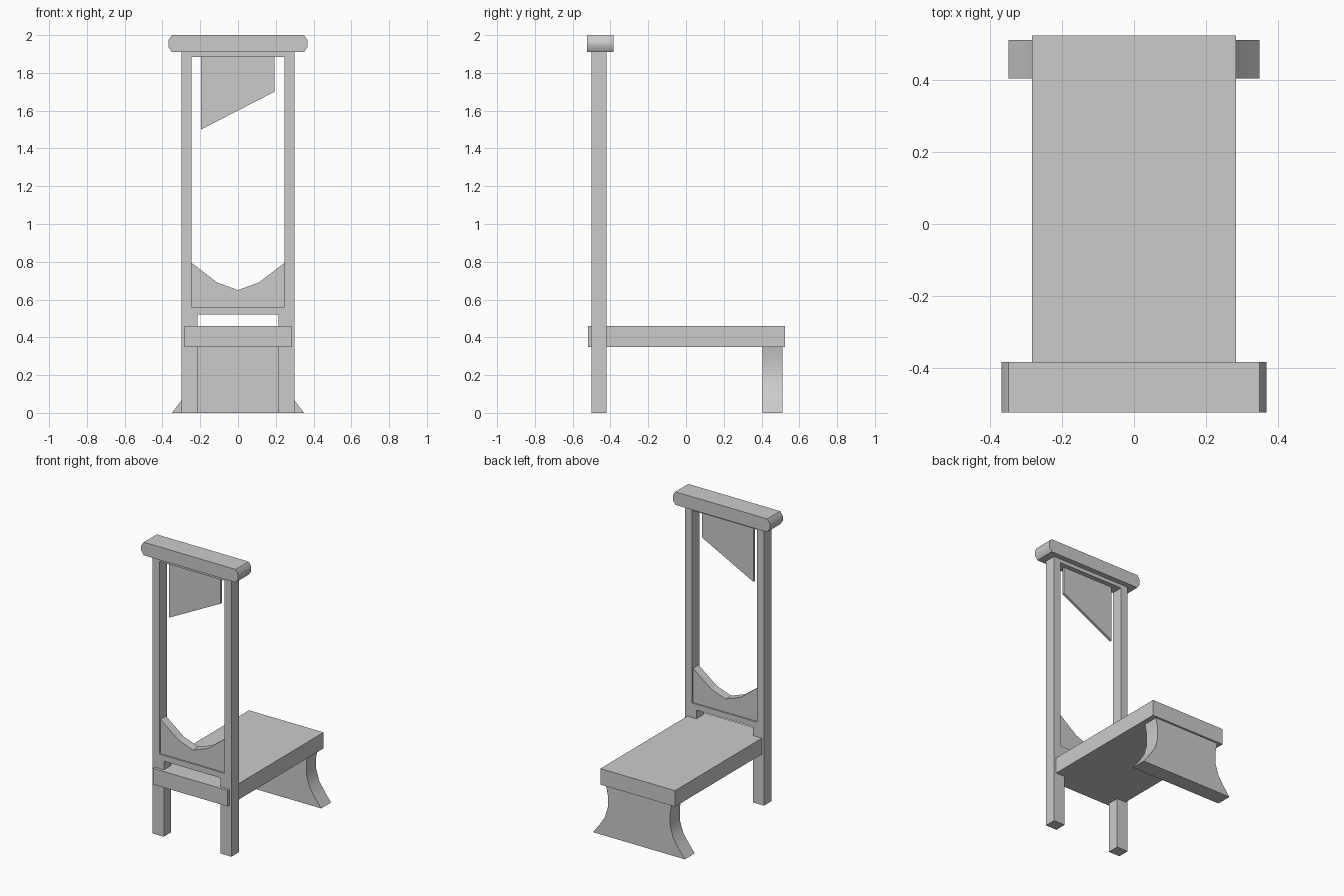
import bpy, bmesh
from math import radians

if "Cube" in bpy.data.objects:
    bpy.data.objects.remove(bpy.data.objects["Cube"])


def prism(name, outline, y0, y1, smooth=None, mirror=False):
    """Extrude an (x, z) outline along y; optionally mirror a half outline across x = 0."""
    bm = bmesh.new()
    front = [bm.verts.new((x, y0, z)) for x, z in outline]
    back = [bm.verts.new((x, y1, z)) for x, z in outline]
    bm.faces.new(front)
    bm.faces.new(back[::-1])
    n = len(outline)
    for i in range(n):
        j = (i + 1) % n
        # leave the mirror seam open
        if mirror and outline[i][0] == 0 and outline[j][0] == 0:
            continue
        bm.faces.new((front[i], back[i], back[j], front[j]))
    bmesh.ops.recalc_face_normals(bm, faces=bm.faces)
    mesh = bpy.data.meshes.new(name)
    bm.to_mesh(mesh)
    bm.free()
    obj = bpy.data.objects.new(name, mesh)
    bpy.context.collection.objects.link(obj)
    bpy.ops.object.select_all(action='DESELECT')
    obj.select_set(True)
    bpy.context.view_layer.objects.active = obj
    if smooth:
        bpy.ops.object.shade_smooth_by_angle(angle=radians(smooth))
    if mirror:
        mod = obj.modifiers.new("Mirror", 'MIRROR')
        mod.use_clip = True
    return obj


# Upright frame: posts, head rail, lower rail and wider front legs
prism("upright_frame",
      [(0, 1.91), (0.30, 1.91), (0.30, 0), (0.215, 0), (0.215, 0.52), (0, 0.52),
       (0, 0.56), (0.247, 0.56), (0.247, 1.885), (0, 1.885)],
      -0.50, -0.42, mirror=True)

# Slightly recessed neck board with a faceted hollow
prism("neck_board",
      [(0, 0.56), (0.247, 0.56), (0.247, 0.795), (0.11, 0.69), (0, 0.65)],
      -0.49, -0.43, mirror=True)

# Thin slanted blade
prism("blade", [(-0.197, 1.50), (0.193, 1.70), (0.193, 1.885), (-0.197, 1.885)],
      -0.468, -0.452)

# Cap beam with rounded ends
prism("cap_beam",
      [(0, 1.91), (0.35, 1.91), (0.369, 1.938), (0.369, 1.972), (0.35, 2.0), (0, 2.0)],
      -0.525, -0.384, smooth=40, mirror=True)

# Bench board running through the frame
prism("bench_board", [(0, 0.35), (0.284, 0.35), (0.284, 0.46), (0, 0.46)],
      -0.52, 0.525, mirror=True)

# Rear leg with concave flared sides
prism("rear_leg",
      [(0, 0), (0.35, 0), (0.30, 0.065), (0.26, 0.125), (0.237, 0.20),
       (0.236, 0.28), (0.25, 0.35), (0, 0.35)],
      0.405, 0.512, smooth=35, mirror=True)
